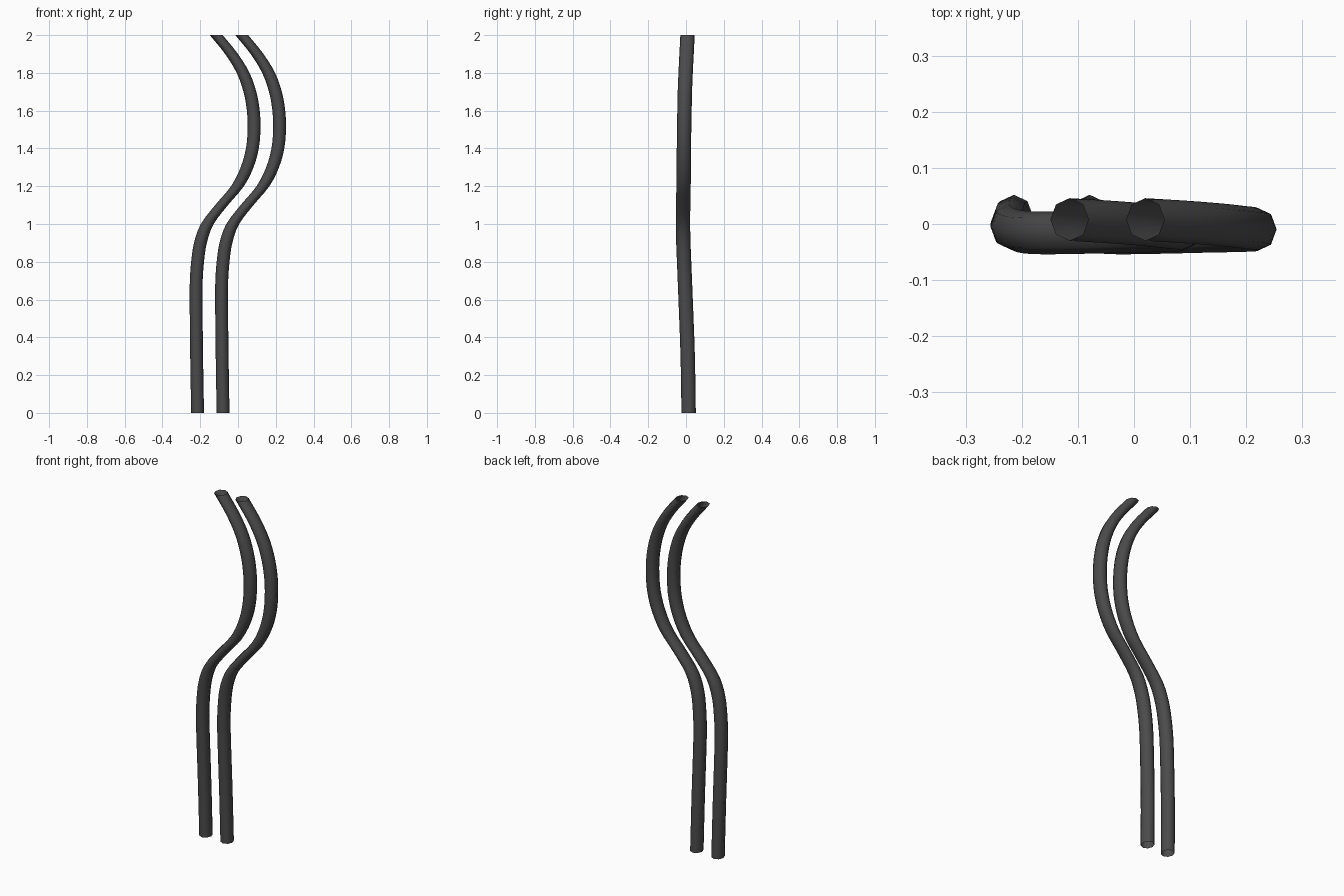
import bpy, bmesh, math
from mathutils import Vector

if "Cube" in bpy.data.objects:
    bpy.data.objects.remove(bpy.data.objects["Cube"])

# Centre line of the left tube: z, x, y
PATH = [(0, -.214, .014), (.3, -.219, .009), (.6, -.222, -.002), (.7, -.221, -.006),
        (.8, -.214, -.010), (.9, -.199, -.014), (1.0, -.163, -.016), (1.1, -.087, -.015),
        (1.2, -.003, -.013), (1.3, .048, -.012), (1.4, .076, -.011), (1.5, .085, -.010),
        (1.6, .081, -.008), (1.7, .063, -.006), (1.8, .027, -.002), (1.9, -.034, .003),
        (2.0, -.115, .008)]
SIDES, STEPS = 8, 3
RX, RY = .034, .038

mat = bpy.data.materials.new("dark_grey")
mat.diffuse_color = (.07, .07, .07, 1)
mat.use_nodes = True
mat.node_tree.nodes["Principled BSDF"].inputs["Base Color"].default_value = mat.diffuse_color


def smooth_path(points):
    """Cubic Hermite through the points, parameterised by height."""
    p = [Vector((x, y, z)) for z, x, y in points]
    n = len(p)
    slope = []
    for i in range(n):
        a, b = p[max(i - 1, 0)], p[min(i + 1, n - 1)]
        slope.append((b - a) / (b.z - a.z))
    out = []
    for i in range(n - 1):
        h = p[i + 1].z - p[i].z
        for k in range(STEPS):
            t = k / STEPS
            out.append(p[i] * (2*t**3 - 3*t**2 + 1) + slope[i] * h * (t**3 - 2*t**2 + t)
                       + p[i + 1] * (3*t**2 - 2*t**3) + slope[i + 1] * h * (t**3 - t**2))
    return out + [p[-1]]


def tube(name, dx):
    """Level eight-sided rings stacked along the path, open at both ends."""
    bm = bmesh.new()
    rings = []
    for c in smooth_path(PATH):
        rings.append([bm.verts.new((c.x + dx + RX * math.cos(2 * math.pi * j / SIDES),
                                    c.y + RY * math.sin(2 * math.pi * j / SIDES), c.z))
                      for j in range(SIDES)])
    for a, b in zip(rings, rings[1:]):
        for j in range(SIDES):
            k = (j + 1) % SIDES
            bm.faces.new((a[j], a[k], b[k], b[j])).smooth = True
    me = bpy.data.meshes.new(name)
    bm.to_mesh(me)
    bm.free()
    me.materials.append(mat)
    ob = bpy.data.objects.new(name, me)
    bpy.context.collection.objects.link(ob)


# Two identical tubes side by side
tube("left_tube", 0)
tube("right_tube", .135)
